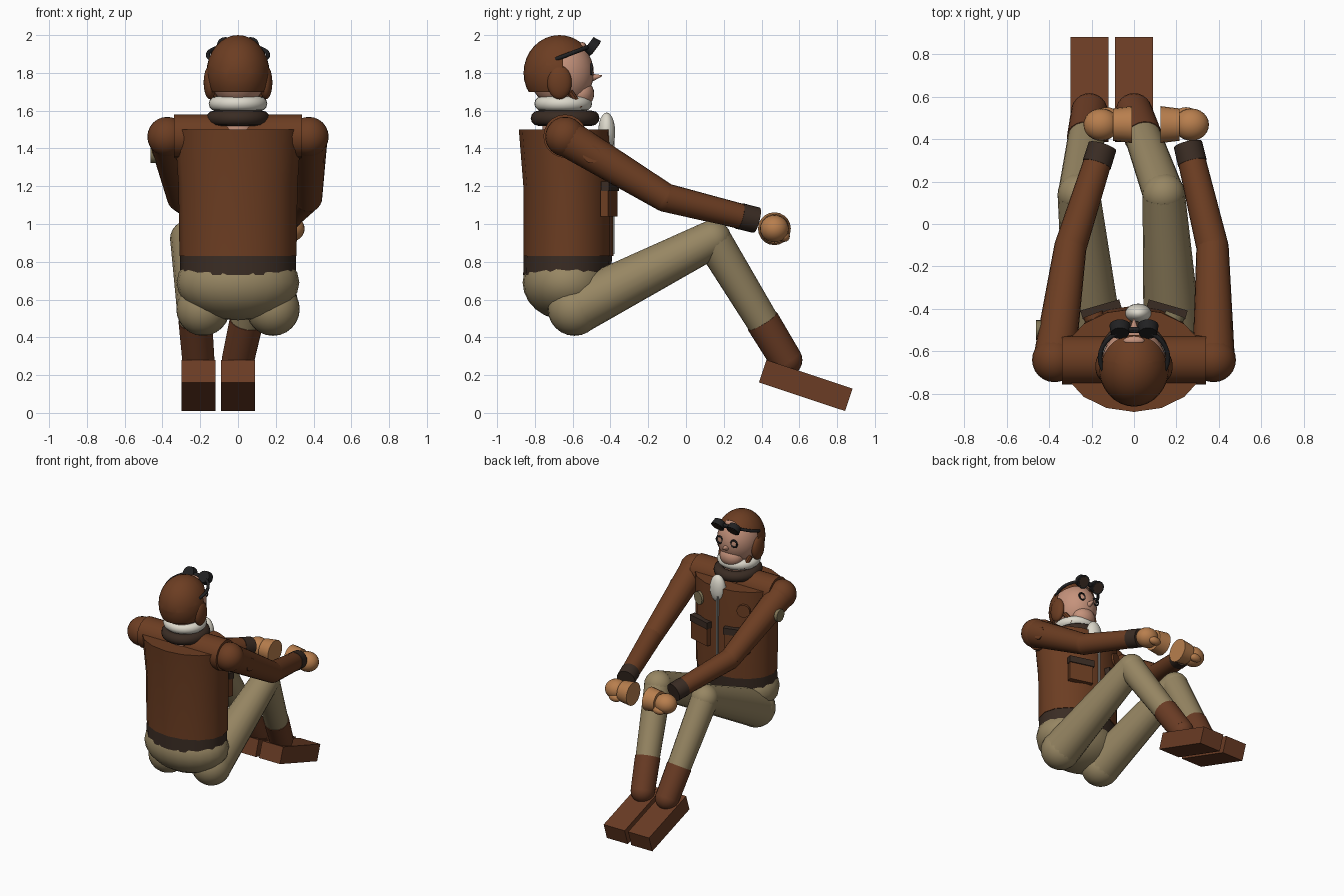
import bpy, bmesh, math
from mathutils import Vector, Matrix

cube = bpy.data.objects.get("Cube")
if cube:
    bpy.data.objects.remove(cube, do_unlink=True)


def material(name, r, g, b):
    m = bpy.data.materials.new(name)
    m.use_nodes = True
    m.diffuse_color = (r, g, b, 1)
    bsdf = m.node_tree.nodes["Principled BSDF"]
    bsdf.inputs["Base Color"].default_value = (r, g, b, 1)
    bsdf.inputs["Roughness"].default_value = 0.8
    return m


LEATHER = material("brown leather", .15, .047, .016)
BOOT = material("boot leather", .145, .045, .018)
DARK = material("dark knit", .042, .025, .017)
KHAKI = material("khaki cloth", .31, .24, .125)
SKIN = material("skin", .56, .29, .2)
GLOVE = material("tan glove", .48, .21, .075)
WHITE = material("white scarf", .72, .69, .6)
BLACK = material("black rubber", .015, .015, .016)
METAL = material("grey metal", .3, .3, .28)
PATCH = material("olive patch", .22, .18, .095)


def finish(name, bm, mat, angle=40):
    """Turn a bmesh into a shaded object with one material."""
    mesh = bpy.data.meshes.new(name)
    bmesh.ops.recalc_face_normals(bm, faces=bm.faces)
    bm.to_mesh(mesh)
    bm.free()
    ob = bpy.data.objects.new(name, mesh)
    bpy.context.collection.objects.link(ob)
    mesh.materials.append(mat)
    bpy.ops.object.select_all(action='DESELECT')
    ob.select_set(True)
    bpy.context.view_layer.objects.active = ob
    bpy.ops.object.shade_smooth_by_angle(angle=math.radians(angle))
    return ob


def ball_mesh(c, r, seg=24):
    bm = bmesh.new()
    size = Vector(r) if isinstance(r, tuple) else Vector((r, r, r))
    bmesh.ops.create_uvsphere(bm, u_segments=seg, v_segments=seg // 2, radius=1,
                              matrix=Matrix.LocRotScale(Vector(c), None, size))
    return bm


def ball(name, c, r, mat, seg=24):
    return finish(name, ball_mesh(c, r, seg), mat)


def limb(name, a, b, ra, rb, mat, seg=20):
    """Tapered cylinder from point a to point b."""
    a, b = Vector(a), Vector(b)
    bm = bmesh.new()
    turn = (b - a).to_track_quat('Z', 'Y')
    bmesh.ops.create_cone(bm, cap_ends=True, segments=seg, radius1=ra, radius2=rb,
                          depth=(b - a).length,
                          matrix=Matrix.LocRotScale((a + b) / 2, turn, None))
    return finish(name, bm, mat)


def box(name, c, size, mat, rx=0, rz=0):
    bm = bmesh.new()
    turn = Matrix.Rotation(math.radians(rz), 3, 'Z') @ Matrix.Rotation(math.radians(rx), 3, 'X')
    bmesh.ops.create_cube(bm, size=1, matrix=Matrix.LocRotScale(Vector(c), turn, Vector(size)))
    return finish(name, bm, mat)


def ring(name, c, rx, ry, minor, mat, tilt=0, seg=32):
    """Elliptical torus, tilted about x."""
    bm = bmesh.new()
    turn = Matrix.Rotation(math.radians(tilt), 3, 'X')
    loops = []
    for i in range(seg):
        u = math.tau * i / seg
        loop = []
        for j in range(12):
            v = math.tau * j / 12
            k = minor * math.cos(v)
            p = Vector(((rx + k) * math.cos(u), (ry + k) * math.sin(u), minor * math.sin(v)))
            loop.append(bm.verts.new(turn @ p + Vector(c)))
        loops.append(loop)
    for i in range(seg):
        p, q = loops[i], loops[(i + 1) % seg]
        for j in range(12):
            k = (j + 1) % 12
            bm.faces.new((p[j], q[j], q[k], p[k]))
    return finish(name, bm, mat)


def barrel(name, sections, mat, seg=16):
    """Stack of ellipses given as (z, y centre, x radius, y radius)."""
    bm = bmesh.new()
    loops = []
    for z, y, rx, ry in sections:
        angles = [math.tau * i / seg for i in range(seg)]
        loops.append([bm.verts.new((rx * math.sin(t), y - ry * math.cos(t), z)) for t in angles])
    for p, q in zip(loops, loops[1:]):
        for i in range(seg):
            k = (i + 1) % seg
            bm.faces.new((p[i], p[k], q[k], q[i]))
    bm.faces.new(loops[0])
    bm.faces.new(loops[-1])
    return finish(name, bm, mat)


# Torso, waistband and seat
barrel("jacket_body", [(.83, -.623, .31, .238), (1.2, -.623, .315, .238),
                       (1.5, -.642, .335, .243)], LEATHER)
barrel("waistband", [(.73, -.63, .306, .232), (.83, -.625, .306, .234)], DARK)
ball("seat", (0, -.63, .69), (.325, .235, .2), KHAKI)
limb("shoulder_yoke", (-.34, -.64, 1.465), (.34, -.64, 1.465), .115, .115, LEATHER)

# Collar, scarf and zip
limb("neck", (0, -.65, 1.5), (0, -.65, 1.75), .11, .11, SKIN)
ring("knit_collar", (0, -.64, 1.56), .128, .142, .04, DARK)
ring("scarf_wrap", (0, -.65, 1.637), .117, .115, .038, WHITE)
ball("scarf_knot", (.02, -.42, 1.485), (.062, .045, .105), WHITE)
box("zip", (0, -.385, 1.14), (.016, .014, .6), METAL)

# Head and face
ball("face", (0, -.66, 1.8), (.152, .172, .182), SKIN, 32)
ball("chin", (0, -.56, 1.69), (.09, .074, .075), SKIN)
limb("nose", (0, -.5, 1.775), (0, -.445, 1.785), .022, .003, SKIN, 12)
ball("forelock", (0, -.55, 1.943), (.05, .022, .02), SKIN, 16)

# Flying helmet: a dome opened below the brow line in front
dome = ball_mesh((0, -.67, 1.8), (.167, .19, .2), 32)


def cut(point, normal, clear=False):
    geom = dome.verts[:] + dome.edges[:] + dome.faces[:]
    bmesh.ops.bisect_plane(dome, geom=geom, plane_co=point, plane_no=normal, clear_inner=clear)


brow = Vector((0, -.65, 1.875))
brow_up = Vector((0, -.38, 1)).normalized()
cut((0, 0, 1.7), (0, 0, 1), True)
cut(brow, (0, 1, 0))
cut(brow, brow_up)
opening = [f for f in dome.faces
           if f.calc_center_median().y > brow.y and (f.calc_center_median() - brow).dot(brow_up) < 0]
bmesh.ops.delete(dome, geom=opening, context='FACES')
finish("helmet", dome, LEATHER)

# Goggles pushed up on the brow
ring("goggle_strap", (0, -.63, 1.895), .16, .145, .011, BLACK, 21)
limb("goggle_bridge", (-.04, -.5, 1.94), (.04, -.5, 1.94), .014, .014, BLACK, 10)
for side, s in (("left", 1), ("right", -1)):
    centre = Vector((s * .066, -.495, 1.94))
    axis = Vector((0, .8, -.6))
    limb(side + "_goggle_rim", centre - axis * .025, centre + axis * .02, .043, .05, BLACK)
    limb(side + "_goggle_lens", centre + axis * .015, centre + axis * .023, .038, .038, DARK)
    ball(side + "_ear_flap", (s * .148, -.67, 1.75), (.034, .065, .09), LEATHER)
    limb(side + "_chin_strap", (s * .125, -.615, 1.7), (s * .1, -.56, 1.62), .018, .018, LEATHER, 8)
    ring(side + "_eye", (s * .062, -.5, 1.82), .026, .026, .006, BLACK, 90, 20)

# Chest pockets and round patches
for side, s, mat in (("left", 1, PATCH), ("right", -1, LEATHER)):
    box(side + "_pocket", (s * .155, -.408, 1.11), (.18, .04, .14), LEATHER, rz=-s * 16)
    box(side + "_pocket_flap", (s * .155, -.403, 1.2), (.19, .045, .05), DARK, rz=-s * 16)
    out = Vector((s * .35, .93, 0))
    p = Vector((s * .19, -.435, 1.36))
    limb(side + "_chest_patch", p - out * .02, p + out * .012, .048, .048, mat)

# Arms: shoulder, elbow and wrist points, then the sideways gloves
for side, s, elbow, wrist, cuff_x, patch in (
        ("left", 1, (.37, -.11, 1.14), (.255, .37, 1.022), .125, LEATHER),
        ("right", -1, (-.3, -.11, 1.14), (-.15, .36, 1.022), .01, PATCH)):
    shoulder = (s * .375, -.64, 1.462)
    ball(side + "_shoulder", shoulder, .105, LEATHER)
    limb(side + "_upper_arm", shoulder, elbow, .1, .076, LEATHER)
    ball(side + "_elbow", elbow, .076, LEATHER)
    limb(side + "_forearm", elbow, wrist, .076, .064, LEATHER)
    e, w = Vector(elbow), Vector(wrist)
    limb(side + "_cuff", w.lerp(e, .17), w.lerp(e, -.01), .069, .068, DARK)
    limb(side + "_arm_patch", (s * .4, -.5, 1.37), (s * .462, -.5, 1.37), .047, .047, patch)
    hx = s * cuff_x
    limb(side + "_glove_cuff", (hx, .468, .975), (hx + s * .09, .468, .975), .087, .076, GLOVE)
    ball(side + "_glove", (hx + s * .145, .468, .975), (.083, .076, .072), GLOVE)
    ball(side + "_thumb", (hx + s * .12, .52, .935), (.05, .03, .03), GLOVE, 16)

# Legs: thigh, shin, boot shaft and block foot
for side, s, knee_x, foot_x in (("left", 1, .14, 0), ("right", -1, -.26, -.21)):
    hip = Vector((s * .185, -.59, .55))
    knee = Vector((knee_x, .14, .92))
    ankle = Vector((foot_x, .53, .28))
    boot_top = knee.lerp(ankle, .68)
    ball(side + "_hip", hip, .142, KHAKI)
    limb(side + "_thigh", hip, knee, .14, .1, KHAKI)
    ball(side + "_knee", knee, .1, KHAKI)
    limb(side + "_shin", knee, boot_top, .098, .086, KHAKI)
    limb(side + "_boot_shaft", boot_top, ankle, .09, .086, BOOT)
    ball(side + "_ankle", ankle, .086, BOOT)
    box(side + "_foot", (foot_x, .634, .145), (.18, .48, .125), BOOT, rx=-18.4)
